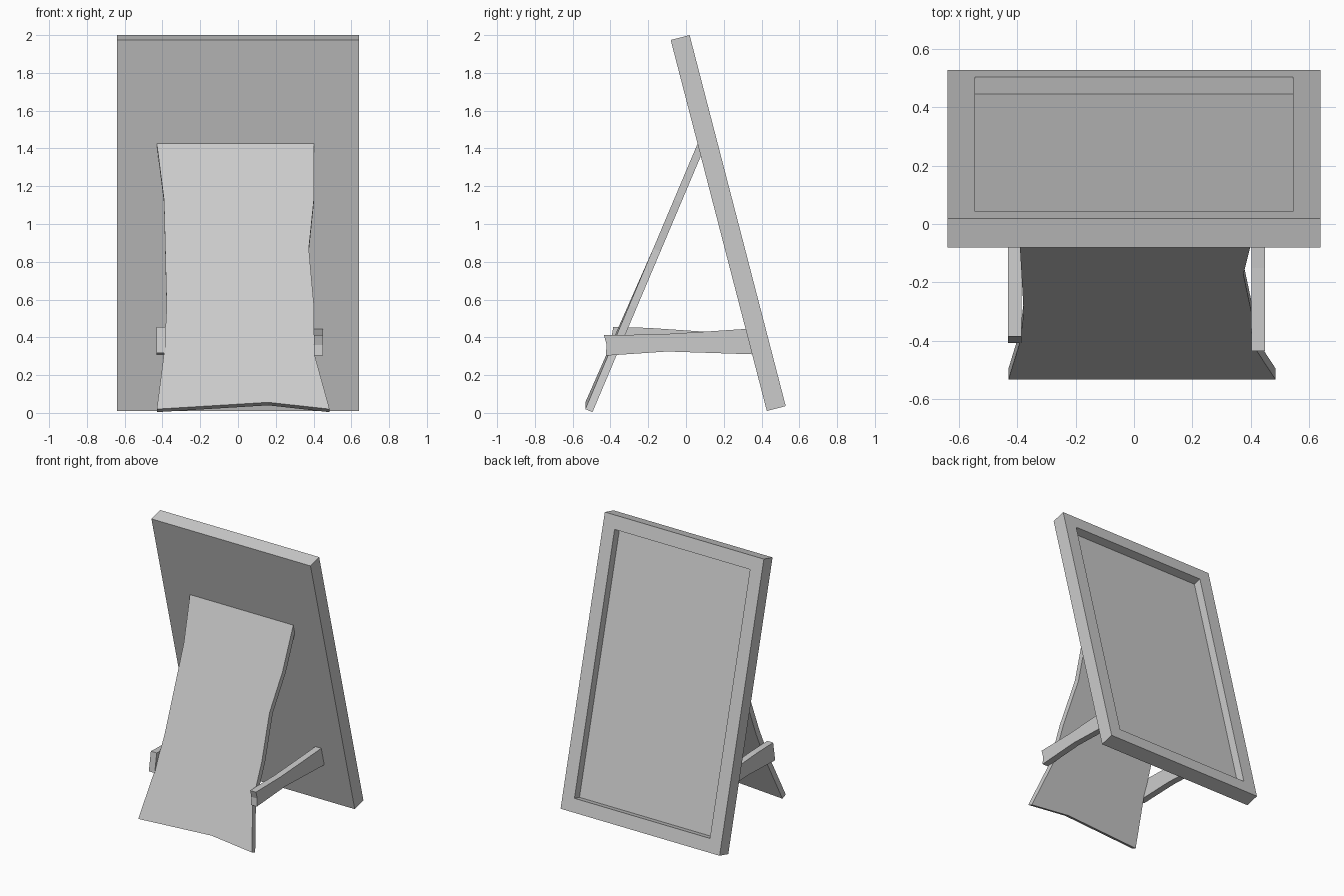
import bpy, bmesh
from mathutils import Vector

if "Cube" in bpy.data.objects:
    bpy.data.objects.remove(bpy.data.objects["Cube"], do_unlink=True)

grey = bpy.data.materials.new("plain grey")
grey.use_nodes = True
grey.diffuse_color = (0.6, 0.6, 0.6, 1)
grey.node_tree.nodes["Principled BSDF"].inputs["Base Color"].default_value = (0.6, 0.6, 0.6, 1)


def prism(name, outline, offset, recess=None):
    """Extrude a closed outline along an offset; optionally sink a panel into the far face."""
    bm = bmesh.new()
    face = bm.faces.new([bm.verts.new(p) for p in outline])
    made = bmesh.ops.extrude_face_region(bm, geom=[face], use_keep_orig=True)["geom"]
    far = next(f for f in made if isinstance(f, bmesh.types.BMFace))
    bmesh.ops.translate(bm, verts=far.verts[:], vec=offset)
    bmesh.ops.recalc_face_normals(bm, faces=bm.faces[:])
    if recess:
        margin, depth = recess
        bmesh.ops.inset_region(bm, faces=[far], thickness=margin, use_even_offset=True)
        panel = bmesh.ops.extrude_discrete_faces(bm, faces=[far])["faces"][0]
        bmesh.ops.translate(bm, verts=panel.verts[:], vec=-Vector(offset).normalized() * depth)
        bmesh.ops.recalc_face_normals(bm, faces=bm.faces[:])
    mesh = bpy.data.meshes.new(name)
    bm.to_mesh(mesh)
    bm.free()
    mesh.materials.append(grey)
    obj = bpy.data.objects.new(name, mesh)
    bpy.context.collection.objects.link(obj)


# Leaning board with a raised rim around its rear panel
half = 0.64
board = [(-half, 0.428, 0.01), (half, 0.428, 0.01),
         (half, -0.081, 1.974), (-half, -0.081, 1.974)]
prism("board", board, (0, 0.1, 0.026), recess=(0.095, 0.06))

# Waisted support leg, sloping back up to the board
left_edge = [(0.485, 0.02), (0.402, 0.32), (0.402, 0.57), (0.375, 0.87), (0.402, 1.13), (0.402, 1.428)]
right_edge = [(-0.43, 1.428), (-0.392, 1.13), (-0.385, 0.85),
              (-0.378, 0.56), (-0.39, 0.33), (-0.43, 0.02)]
leg = [(x, -0.533 + (z - 0.02) * 0.423, z) for x, z in left_edge + right_edge]
leg.append((0.16, -0.533, 0.056))
prism("support_leg", leg, (0, 0.038, -0.016))

# Side braces tying the leg to the board
left_brace = [(-0.435, 0.412), (-0.42, 0.36), (-0.425, 0.303), (-0.1, 0.325),
              (0.36, 0.31), (0.34, 0.446), (0.1, 0.43), (-0.15, 0.415)]
right_brace = [(-0.385, 0.455), (-0.408, 0.318), (-0.1, 0.328),
               (0.36, 0.31), (0.34, 0.435), (0.1, 0.43), (-0.2, 0.45)]
for name, x, side in (("left_brace", 0.402, left_brace), ("right_brace", -0.432, right_brace)):
    prism(name, [(x, y, z) for y, z in side], (0.047, 0, 0))
